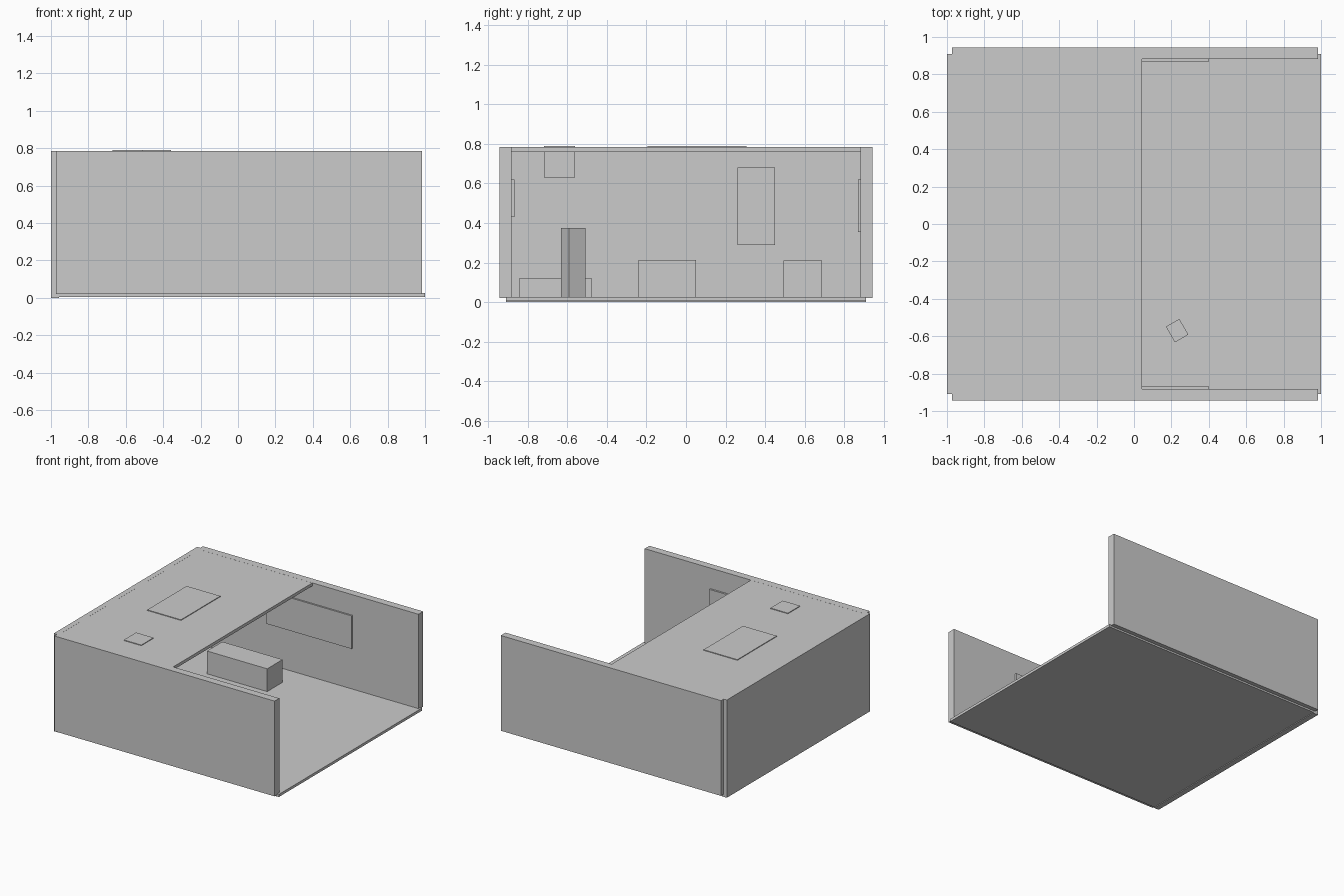
import bpy
from math import radians
from mathutils import Matrix, Vector

if "Cube" in bpy.data.objects:
    bpy.data.objects.remove(bpy.data.objects["Cube"])


def box(name, x, y, z, turn=0):
    """Box from (min, max) ranges, turned about its own vertical axis."""
    bpy.ops.mesh.primitive_cube_add(size=1)
    ob = bpy.context.object
    ob.name = ob.data.name = name
    size = Vector([r[1] - r[0] for r in (x, y, z)])
    ob.data.transform(Matrix.Diagonal(size).to_4x4())
    ob.location = [(r[0] + r[1]) / 2 for r in (x, y, z)]
    ob.rotation_euler.z = radians(turn)
    return ob


FLOOR = 0.027

# Shell of the room, open at +x
box("floor", (-0.97, 1.0), (-0.91, 0.91), (0.006, FLOOR))
box("back_wall", (-1.0, -0.957), (-0.91, 0.91), (0.0, 0.785))
for side, s in (("left", -1), ("right", 1)):
    box(side + "_wall", (-0.972, 0.985), sorted((s * 0.883, s * 0.943)), (0.02, 0.785))
box("half_roof", (-0.97, 0.042), (-0.91, 0.91), (0.76, 0.7845))

# Roof hatch and hanging duct
box("roof_hatch", (-0.67, -0.37), (-0.195, 0.305), (0.765, 0.79))
box("roof_duct", (-0.512, -0.357), (-0.717, -0.562), (0.63, 0.79))

# Panels on the walls
box("right_wall_panel", (-0.36, 0.40), (0.87, 0.89), (0.355, 0.62))
box("left_wall_panel", (-0.36, 0.40), (-0.89, -0.868), (0.43, 0.62))
box("back_wall_panel", (-0.96, -0.935), (0.26, 0.45), (0.29, 0.68))

# Furniture
box("bench", (-0.62, -0.085), (0.492, 0.687), (FLOOR, 0.21))
box("table", (-0.48, -0.19), (-0.24, 0.05), (FLOOR, 0.213))
box("low_platform", (-0.70, -0.12), (-0.845, -0.475), (FLOOR, 0.12))
box("turned_post", (0.189, 0.272), (-0.6185, -0.5215), (FLOOR, 0.375), 30)
